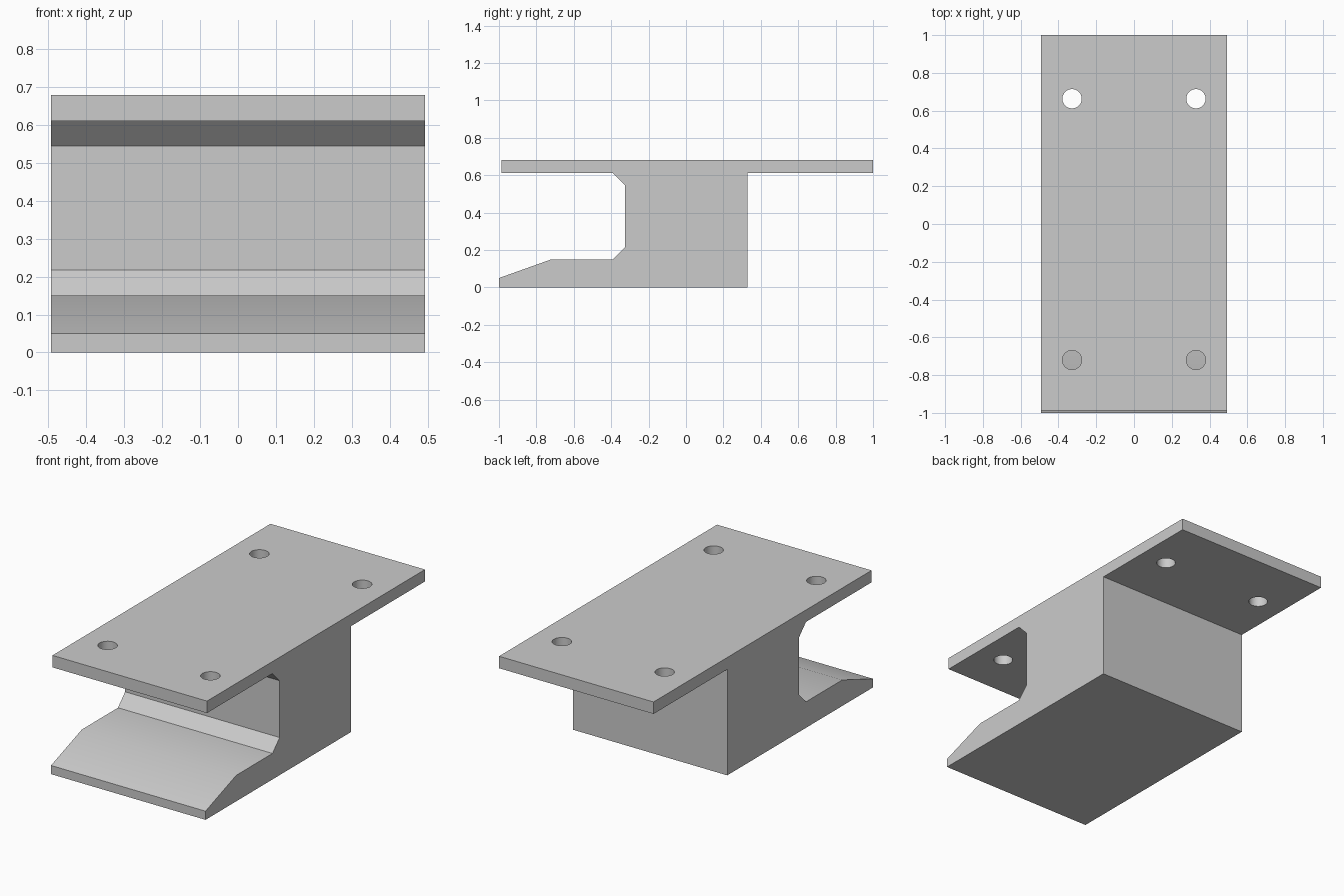
import bpy, bmesh, math

cube = bpy.data.objects.get("Cube")
if cube:
    bpy.data.objects.remove(cube, do_unlink=True)

HALF_WIDTH = 0.493
HOLE_X, HOLE_RADIUS = 0.328, 0.051

grey = bpy.data.materials.new("plain grey")
grey.use_nodes = True
colour = (0.6, 0.6, 0.6, 1)
grey.diffuse_color = colour
grey.node_tree.nodes["Principled BSDF"].inputs["Base Color"].default_value = colour

# Side profile (y, z): base with sloped lip, chamfered throat, top plate
profile = [(-1, 0), (0.328, 0), (0.328, 0.611), (1, 0.611), (1, 0.68),
           (-0.987, 0.68), (-0.987, 0.611), (-0.39, 0.611), (-0.325, 0.545),
           (-0.325, 0.217), (-0.39, 0.15), (-0.72, 0.15), (-1, 0.05)]

bm = bmesh.new()
side = bm.faces.new([bm.verts.new((-HALF_WIDTH, y, z)) for y, z in profile])
extruded = bmesh.ops.extrude_face_region(bm, geom=[side])["geom"]
bmesh.ops.translate(bm, vec=(2 * HALF_WIDTH, 0, 0),
                    verts=[v for v in extruded if isinstance(v, bmesh.types.BMVert)])
bmesh.ops.recalc_face_normals(bm, faces=bm.faces)
mesh = bpy.data.meshes.new("mounting_bracket")
bm.to_mesh(mesh)
bm.free()
mesh.materials.append(grey)
bracket = bpy.data.objects.new("mounting_bracket", mesh)
bpy.context.collection.objects.link(bracket)

# Four bolt holes through the top plate only
cutters = []
for y in (-0.72, 0.663):
    for x in (-HOLE_X, HOLE_X):
        bpy.ops.mesh.primitive_cylinder_add(vertices=48, radius=HOLE_RADIUS,
                                            depth=0.2, location=(x, y, 0.645))
        cutter = bpy.context.object
        cutter.name = "bolt_hole_cutter"
        cutter.hide_render = True
        cutter.data.materials.append(grey)
        cutters.append(cutter)
        hole = bracket.modifiers.new("bolt_hole", 'BOOLEAN')
        hole.operation = 'DIFFERENCE'
        hole.solver = 'EXACT'
        hole.object = cutter

bpy.ops.object.select_all(action='DESELECT')
bpy.context.view_layer.objects.active = bracket
bracket.select_set(True)
for modifier in list(bracket.modifiers):
    bpy.ops.object.modifier_apply(modifier=modifier.name)
for cutter in cutters:
    bpy.data.objects.remove(cutter, do_unlink=True)

# Round hole walls and the gentle lip bend shade smooth, the rest stays sharp
bpy.ops.object.shade_smooth_by_angle(angle=math.radians(30))
